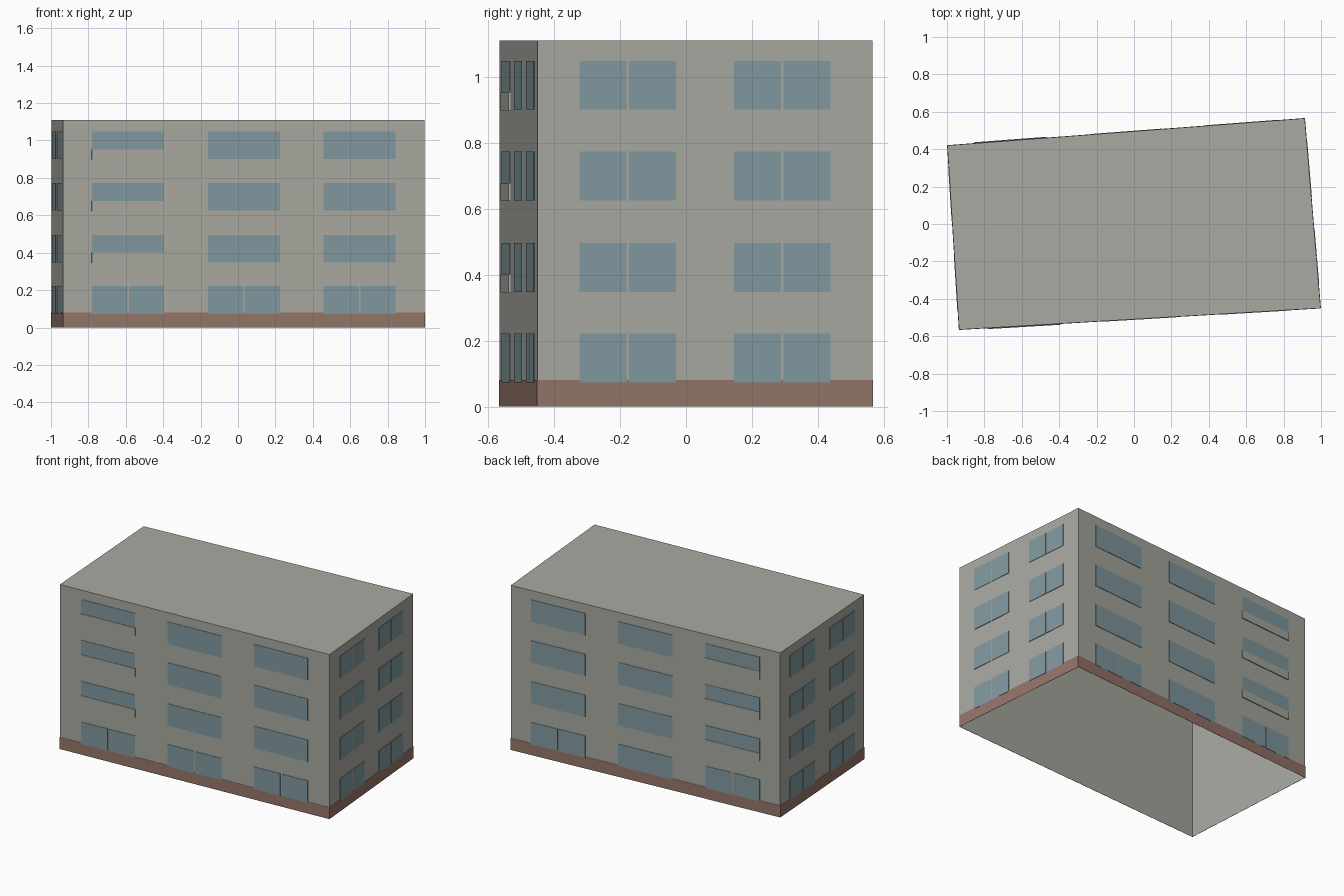
import bpy
import bmesh
from mathutils import Vector

if "Cube" in bpy.data.objects:
    bpy.data.objects.remove(bpy.data.objects["Cube"])


def material(name, rgb):
    mat = bpy.data.materials.new(name)
    mat.use_nodes = True
    mat.diffuse_color = (*rgb, 1)
    mat.node_tree.nodes["Principled BSDF"].inputs["Base Color"].default_value = (*rgb, 1)
    return mat


WALL = material("grey concrete", (0.40, 0.40, 0.36))
GLASS = material("blue grey glass", (0.22, 0.32, 0.35))
BASE = material("brown plinth", (0.30, 0.18, 0.14))

HEIGHT = 1.11
# Slightly skewed footprint, anticlockwise from the front corner at -x
CORNERS = [Vector(p) for p in ((-0.935, -0.565, 0), (0.998, -0.45, 0),
                               (0.913, 0.565, 0), (-0.998, 0.42, 0))]
FLOORS = [0.073, 0.348, 0.625, 0.90]
WINDOW_H = 0.148
GAP = 0.004


def finish(name, bm, mat):
    mesh = bpy.data.meshes.new(name)
    bm.to_mesh(mesh)
    bm.free()
    mesh.materials.append(mat)
    obj = bpy.data.objects.new(name, mesh)
    bpy.context.collection.objects.link(obj)


def add_plate(bm, wall, u0, u1, z0, z1, depth):
    """Thin box on a wall; u is measured along the wall from its middle."""
    a, b = CORNERS[wall], CORNERS[(wall + 1) % 4]
    mid, along = (a + b) / 2, (b - a).normalized()
    out = along.cross(Vector((0, 0, 1))) * depth
    flat = [mid + along * u + Vector((0, 0, z))
            for u, z in ((u0, z0), (u1, z0), (u1, z1), (u0, z1))]
    inner = [bm.verts.new(p) for p in flat]
    outer = [bm.verts.new(p + out) for p in flat]
    bm.faces.new(outer)
    for i in range(4):
        j = (i + 1) % 4
        bm.faces.new((inner[i], inner[j], outer[j], outer[i]))


# Hollow shell: four walls and a flat roof, open underneath
bm = bmesh.new()
low = [bm.verts.new(p) for p in CORNERS]
high = [bm.verts.new(p + Vector((0, 0, HEIGHT))) for p in CORNERS]
bm.faces.new(high)
for i in range(4):
    j = (i + 1) % 4
    bm.faces.new((low[i], low[j], high[j], high[i]))
finish("building_shell", bm, WALL)

# Plinth band around the foot of the walls
bm = bmesh.new()
for wall in range(4):
    half = (CORNERS[(wall + 1) % 4] - CORNERS[wall]).length / 2
    add_plate(bm, wall, -half, half, 0, 0.08, 0.0015)
finish("plinth", bm, BASE)

# Windows: three columns on the long walls, two on the short walls
LONG = [(-0.62, 0.193), (0, 0.193), (0.62, 0.193)]
SHORT = [(-0.235, 0.147), (0.235, 0.147)]
names = ["front", "left", "back", "right"]
for wall, name in enumerate(names):
    bm = bmesh.new()
    long_wall = wall % 2 == 0
    for col, (mid, half) in enumerate(LONG if long_wall else SHORT):
        for level, z in enumerate(FLOORS):
            # Paired panes on short walls and at ground level
            paired = not long_wall or (level == 0 and not (wall == 2 and col == 1))
            spans = ([(mid - half, mid - GAP), (mid + GAP, mid + half)]
                     if paired else [(mid - half, mid + half)])
            for u0, u1 in spans:
                add_plate(bm, wall, u0, u1, z, z + WINDOW_H, 0.003)
    finish(name + "_windows", bm, GLASS)

# Parapet panels over the lower part of the upper windows at the -x end
for wall, mid in ((0, -0.62), (2, 0.62)):
    bm = bmesh.new()
    for z in FLOORS[1:]:
        add_plate(bm, wall, mid - 0.195, mid + 0.195, z - 0.002, z + 0.052, 0.006)
    finish(names[wall] + "_parapet_panels", bm, WALL)
